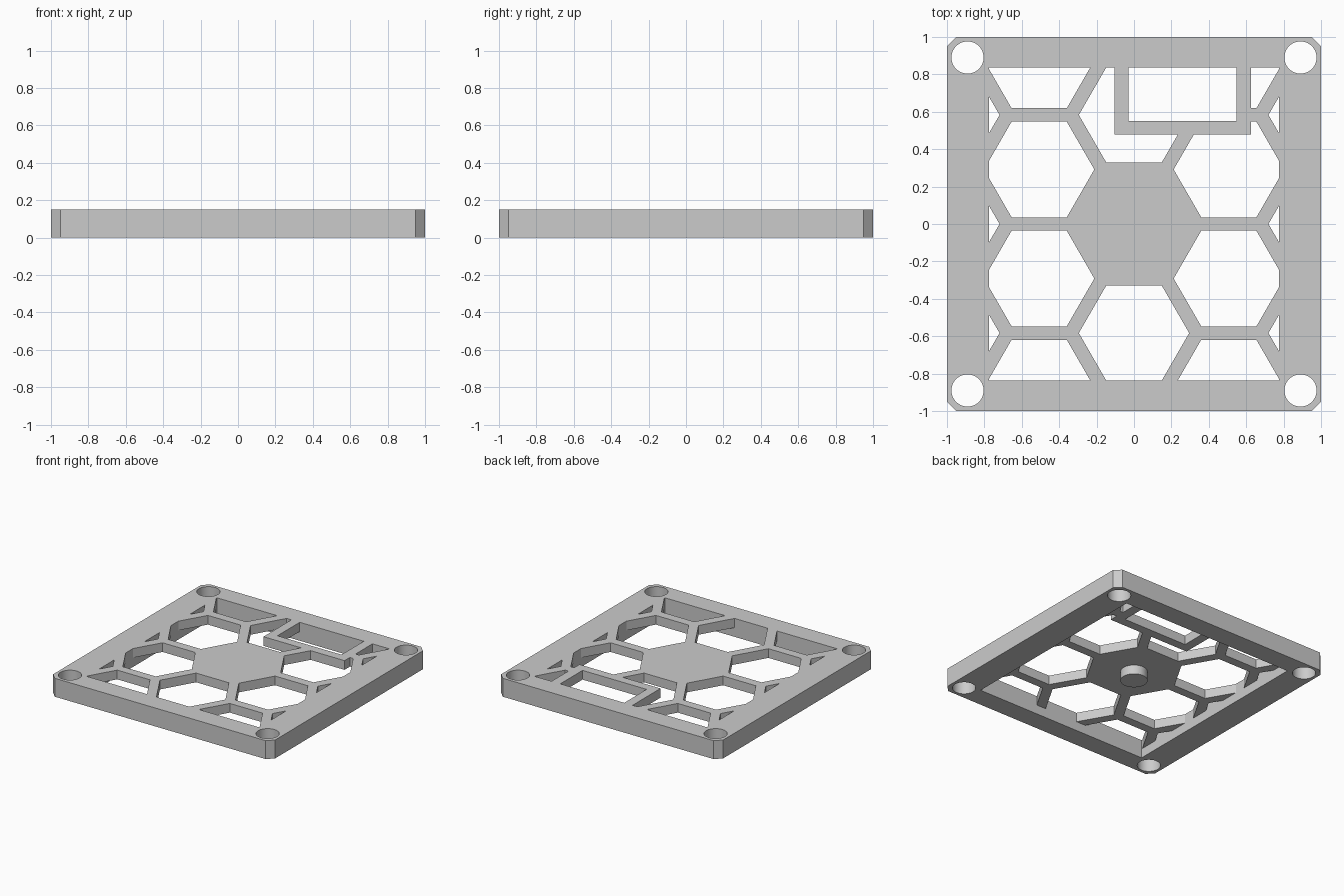
import bpy
import bmesh
import math
from mathutils import Matrix

if "Cube" in bpy.data.objects:
    bpy.data.objects.remove(bpy.data.objects["Cube"], do_unlink=True)

HEIGHT = 0.15            # full frame height
WEB_Z = 0.075            # underside of the thin honeycomb web
INNER_X, INNER_Y = 0.775, 0.837
HEX_R, COL, ROW = 0.295, 0.507, 0.583

grey = bpy.data.materials.new("plain grey")
grey.use_nodes = True
grey.diffuse_color = (0.6, 0.6, 0.6, 1)
grey.node_tree.nodes["Principled BSDF"].inputs["Base Color"].default_value = (0.6, 0.6, 0.6, 1)


def add_object(name, bm):
    mesh = bpy.data.meshes.new(name)
    bm.to_mesh(mesh)
    bm.free()
    mesh.materials.append(grey)
    obj = bpy.data.objects.new(name, mesh)
    bpy.context.collection.objects.link(obj)
    return obj


def box(name, x0, x1, y0, y1, z0, z1):
    bm = bmesh.new()
    bmesh.ops.create_cube(bm, size=1)
    for v in bm.verts:
        v.co = (x1 if v.co.x > 0 else x0, y1 if v.co.y > 0 else y0, z1 if v.co.z > 0 else z0)
    return add_object(name, bm)


def prisms(name, centres, sides, radius, z0, z1):
    bm = bmesh.new()
    for x, y in centres:
        bmesh.ops.create_cone(bm, cap_ends=True, segments=sides, radius1=radius, radius2=radius,
                              depth=z1 - z0, matrix=Matrix.Translation((x, y, (z0 + z1) / 2))
                              @ Matrix.Rotation(math.pi / 2, 4, "Z"))
    return add_object(name, bm)


def cut(target, tool, operation="DIFFERENCE"):
    mod = target.modifiers.new(tool.name, "BOOLEAN")
    mod.object, mod.operation, mod.solver = tool, operation, "EXACT"
    depsgraph = bpy.context.evaluated_depsgraph_get()
    result = bpy.data.meshes.new_from_object(target.evaluated_get(depsgraph))
    target.modifiers.clear()
    target.data = result
    bpy.data.objects.remove(tool, do_unlink=True)


# Square plate with chamfered vertical corners
panel = box("honeycomb_panel", -1, 1, -1, 1, 0, HEIGHT)
bm = bmesh.new()
bm.from_mesh(panel.data)
corners = [e for e in bm.edges if abs(e.verts[0].co.z - e.verts[1].co.z) > 0.1]
bmesh.ops.bevel(bm, geom=corners, offset=0.05, segments=1, affect="EDGES")
bm.to_mesh(panel.data)
bm.free()

# Recess under the web, and the round corner holes
cut(panel, box("recess", -INNER_X, INNER_X, -INNER_Y, INNER_Y, -0.2, WEB_Z))
cut(panel, prisms("corner_holes", [(x, y) for x in (-0.89, 0.89) for y in (-0.89, 0.89)],
                  48, 0.086, -0.2, 0.4))

# Honeycomb openings: solid middle cell, clipped to the frame and the window surround
cells = []
for i in range(-2, 3):
    for j in range(-2, 3):
        y = (j + 0.5 * (i % 2)) * ROW
        if (i, j) != (0, 0) and abs(y) < 1:
            cells.append((i * COL, y))
openings = prisms("openings", cells, 6, HEX_R, -0.2, 0.4)
# turn each cell so its flats face front and back
if abs(max(v.co.y for v in openings.data.vertices) - ROW * 1.5 - HEX_R) < 0.01:
    for obj_vert, (x, y) in zip(openings.data.vertices, [c for c in cells for _ in range(12)]):
        dx, dy = obj_vert.co.x - x, obj_vert.co.y - y
        obj_vert.co.x, obj_vert.co.y = x - dy, y + dx
cut(openings, box("opening_limit", -INNER_X, INNER_X, -INNER_Y, INNER_Y, -0.5, 0.6), "INTERSECT")
cut(openings, box("window_surround", -0.105, 0.625, 0.478, 1.2, -0.5, 0.6))
cut(panel, openings)
cut(panel, box("window", -0.03, 0.547, 0.55, INNER_Y, -0.2, 0.4))

# Round boss under the solid middle cell
boss = prisms("centre_boss", [(0, 0)], 48, 0.1, 0, WEB_Z + 0.02)

for obj in (panel, boss):
    bpy.ops.object.select_all(action="DESELECT")
    obj.select_set(True)
    bpy.context.view_layer.objects.active = obj
    bpy.ops.object.shade_smooth_by_angle(angle=math.radians(25))
